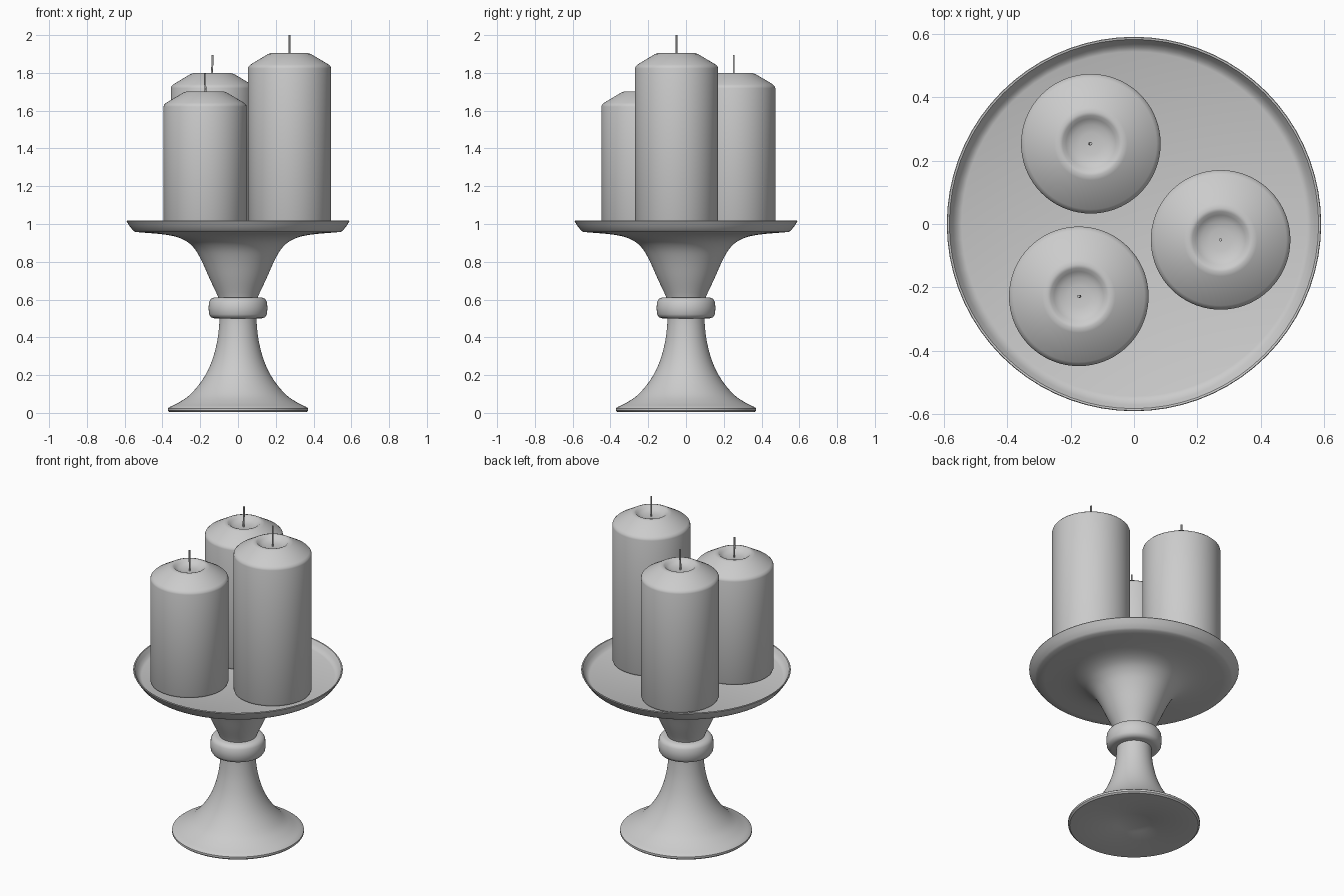
import bpy, bmesh, math
from mathutils import Vector

if "Cube" in bpy.data.objects:
    bpy.data.objects.remove(bpy.data.objects["Cube"])


def lathe(name, profile, location=(0, 0, 0), segments=72, angle=40):
    """Spin an (r, z) profile around z; r = 0 ends become poles."""
    bm = bmesh.new()
    verts = [bm.verts.new((r, 0, z)) for r, z in profile]
    edges = [bm.edges.new(pair) for pair in zip(verts, verts[1:])]
    bmesh.ops.spin(bm, geom=verts + edges, cent=(0, 0, 0), axis=(0, 0, 1),
                   angle=2 * math.pi, steps=segments)
    bmesh.ops.remove_doubles(bm, verts=bm.verts, dist=0.0004)
    bmesh.ops.recalc_face_normals(bm, faces=bm.faces)
    mesh = bpy.data.meshes.new(name)
    bm.to_mesh(mesh)
    bm.free()
    obj = bpy.data.objects.new(name, mesh)
    obj.location = location
    bpy.context.collection.objects.link(obj)
    bpy.ops.object.select_all(action='DESELECT')
    obj.select_set(True)
    bpy.context.view_layer.objects.active = obj
    bpy.ops.object.shade_smooth_by_angle(angle=math.radians(angle))
    return obj


def smooth_curve(points, steps=4):
    """Catmull-Rom through the (r, z) points."""
    p = [Vector(q) for q in points]
    p = [2 * p[0] - p[1]] + p + [2 * p[-1] - p[-2]]
    out = []
    for a, b, c, d in zip(p, p[1:], p[2:], p[3:]):
        for i in range(steps):
            t = i / steps
            out.append(0.5 * (2 * b + (c - a) * t + (2 * a - 5 * b + 4 * c - d) * t * t
                              + (3 * b - a - 3 * c + d) * t ** 3))
    return [tuple(v) for v in out] + [tuple(points[-1])]


# Flared foot with a shallow hollow underneath
foot = [(0, 0.022), (0.09, 0.022), (0.1, 0.018), (0.34, 0.004), (0.362, 0.004),
        (0.371, 0.012), (0.371, 0.024)]
foot += smooth_curve([(0.362, 0.031), (0.31, 0.057), (0.25, 0.1), (0.185, 0.18),
                      (0.14, 0.27), (0.112, 0.37), (0.1, 0.46), (0.098, 0.52)])
lathe("foot", foot + [(0, 0.52)])

# Rounded collar between foot and bowl
collar = [(0, 0.5), (0.125, 0.5), (0.143, 0.506), (0.153, 0.522), (0.156, 0.555),
          (0.153, 0.588), (0.143, 0.604), (0.125, 0.611), (0, 0.611)]
lathe("collar", collar)

# Trumpet-shaped support flowing into the tray, with a raised rim
tray = [(0, 0.59)] + smooth_curve([(0.1, 0.59), (0.108, 0.62), (0.15, 0.71), (0.195, 0.81),
                                   (0.235, 0.875), (0.29, 0.918), (0.38, 0.943),
                                   (0.545, 0.958)])
tray += [(0.556, 0.966), (0.575, 0.99), (0.59, 1.015), (0.588, 1.019), (0.582, 1.018),
         (0.57, 0.998), (0.557, 0.982), (0.543, 0.976), (0, 0.976)]
lathe("tray", tray)


def candle(name, x, y, top, bend):
    """Pillar candle with sloped shoulder, melted dip and a bent wick."""
    base = 0.976
    profile = [(0, base), (0.204, base), (0.215, base + 0.005), (0.22, base + 0.016),
               (0.22, top - 0.08), (0.217, top - 0.07), (0.207, top - 0.06),
               (0.115, top - 0.005), (0.1, top), (0.089, top - 0.003),
               (0.078, top - 0.014), (0.06, top - 0.024), (0.035, top - 0.029),
               (0, top - 0.03)]
    lathe(name, profile, (x, y, 0))
    curve = bpy.data.curves.new(name + "_wick", 'CURVE')
    curve.dimensions = '3D'
    curve.bevel_depth = 0.005
    curve.bevel_resolution = 2
    curve.use_fill_caps = True
    spline = curve.splines.new('POLY')
    path = [(-bend, -0.04), (-bend, 0.0), (0, 0.04), (0, 0.096)]
    spline.points.add(len(path) - 1)
    for point, (dx, dz) in zip(spline.points, path):
        point.co = (x + dx, y, top + dz, 1)
    wick = bpy.data.objects.new(name + "_wick", curve)
    bpy.context.collection.objects.link(wick)


candle("tall_candle", 0.273, -0.05, 1.904, 0.0)
candle("middle_candle", -0.136, 0.253, 1.799, 0.003)
candle("short_candle", -0.174, -0.228, 1.701, -0.003)
